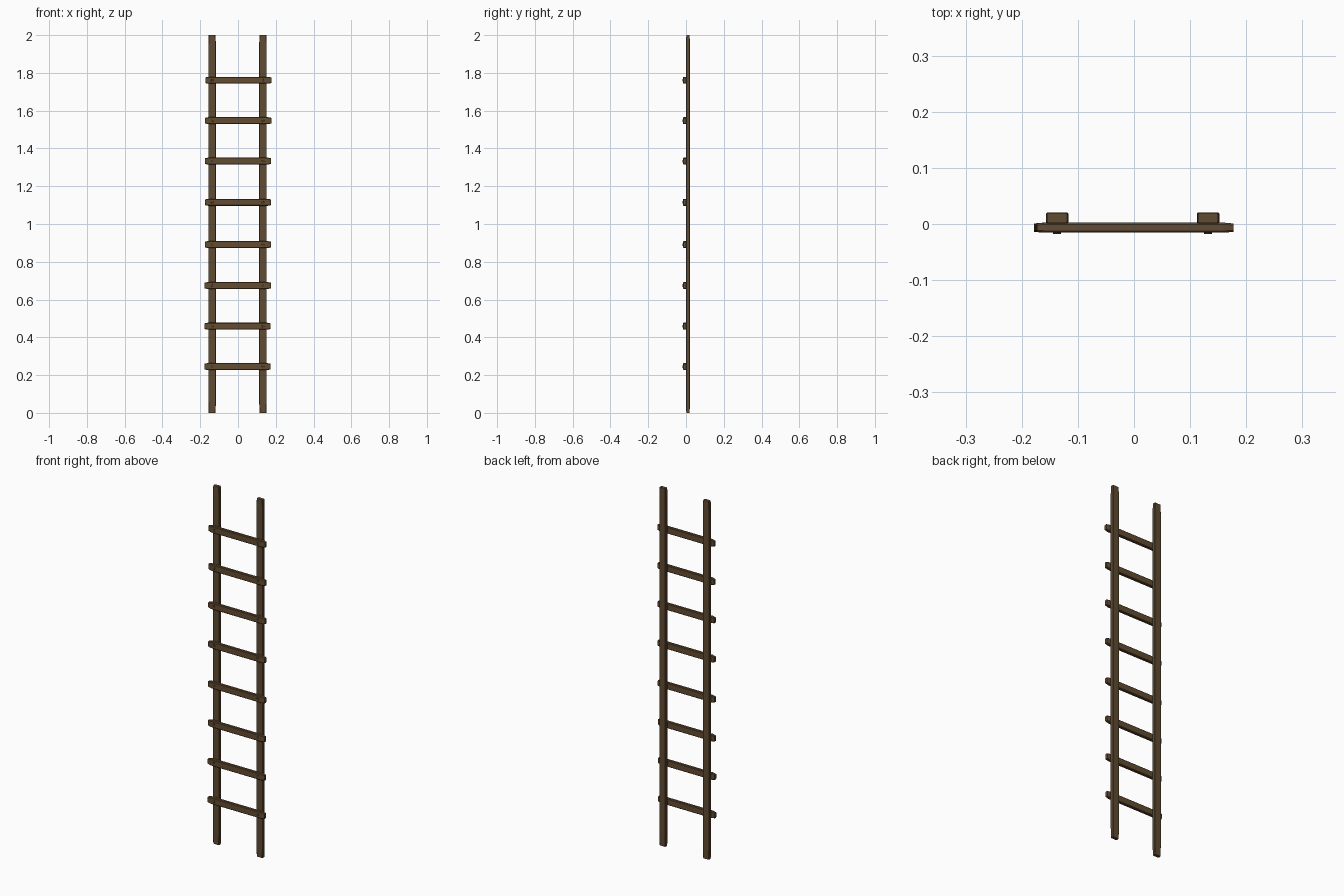
import bpy, bmesh, math
from mathutils import Vector, Matrix

if "Cube" in bpy.data.objects:
    bpy.data.objects.remove(bpy.data.objects["Cube"])


def material(name, rgb):
    m = bpy.data.materials.new(name)
    m.diffuse_color = (*rgb, 1)
    m.use_nodes = True
    m.node_tree.nodes["Principled BSDF"].inputs["Base Color"].default_value = m.diffuse_color
    return m


wood = material("brown wood", (0.115, 0.07, 0.032))
rung_wood = material("warm brown wood", (0.125, 0.072, 0.031))
nail_mat = material("dark nail", (0.07, 0.045, 0.025))


def finish(name, bm, mat):
    bmesh.ops.recalc_face_normals(bm, faces=bm.faces)
    me = bpy.data.meshes.new(name)
    bm.to_mesh(me)
    bm.free()
    me.materials.append(mat)
    ob = bpy.data.objects.new(name, me)
    bpy.context.collection.objects.link(ob)
    return ob


def plank(name, stations, mat, u, v, c=0.003):
    """Chamfered board lofted through (centre, half width, half depth) stations."""
    bm = bmesh.new()
    u, v = Vector(u), Vector(v)
    rings = []
    for centre, a, b in stations:
        pts = [(a, b - c), (a - c, b), (c - a, b), (-a, b - c),
               (-a, c - b), (c - a, -b), (a - c, -b), (a, c - b)]
        rings.append([bm.verts.new(Vector(centre) + u * p + v * q) for p, q in pts])
    for r, s in zip(rings, rings[1:]):
        for i in range(8):
            j = (i + 1) % 8
            bm.faces.new((r[i], r[j], s[j], s[i]))
    bm.faces.new(rings[0])
    bm.faces.new(rings[-1])
    return finish(name, bm, mat)


# Two upright rails, slightly slimmer at the ends
for side, x in (("left", -0.137), ("right", 0.132)):
    st = [((x, 0.0105, z), w, d) for z, w, d in
          ((0, 0.018, 0.009), (0.06, 0.020, 0.010), (1.95, 0.020, 0.010), (2.0, 0.018, 0.009))]
    plank(side + "_rail", st, wood, (1, 0, 0), (0, 1, 0), 0.002)

# Rungs fixed across the front, with nail heads over both rails
heights = (0.245, 0.459, 0.674, 0.891, 1.115, 1.333, 1.547, 1.761)
for k, z in enumerate(heights):
    s = -0.003 + 0.0007 * k
    st = [((s + x, -0.0065, z), h, d) for x, h, d in
          ((-0.175, 0.015, 0.0075), (-0.158, 0.0185, 0.009),
           (0.158, 0.0185, 0.009), (0.175, 0.015, 0.0075))]
    plank(f"rung_{k + 1}", st, rung_wood, (0, 0, 1), (0, 1, 0))
    for side, x in (("left", -0.137), ("right", 0.132)):
        bm = bmesh.new()
        bmesh.ops.create_cone(
            bm, cap_ends=True, segments=8, radius1=0.008, radius2=0.007, depth=0.006,
            matrix=Matrix.Translation((x, -0.0145, z)) @ Matrix.Rotation(math.pi / 2, 4, 'X'))
        finish(f"{side}_nail_{k + 1}", bm, nail_mat)
